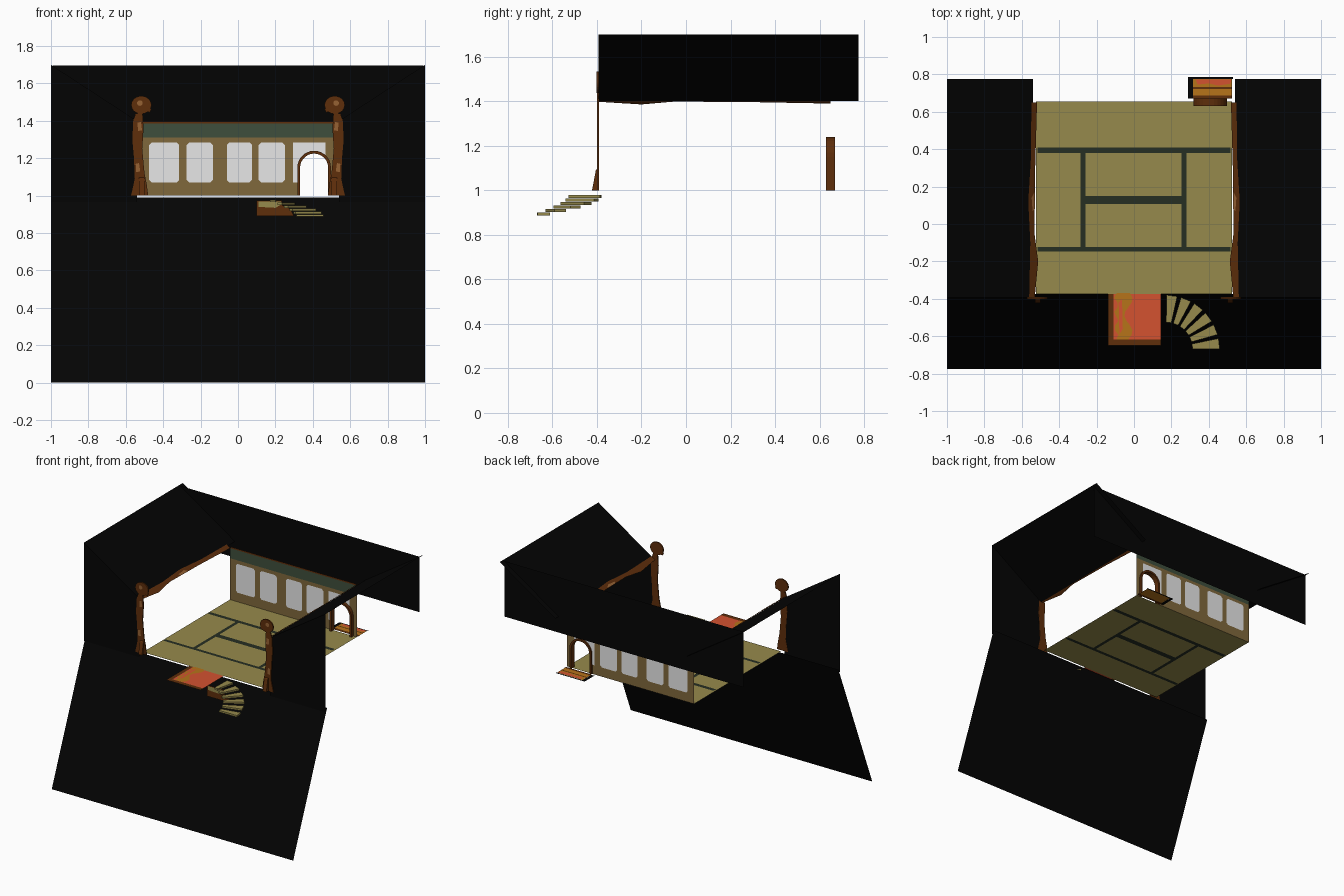
import bpy, bmesh, math
from mathutils import Vector

if "Cube" in bpy.data.objects:
    bpy.data.objects.remove(bpy.data.objects["Cube"])


def mat(name, r, g, b):
    m = bpy.data.materials.new(name)
    lin = [(c / 255 / 12.92) if c < 11 else ((c / 255 + 0.055) / 1.055) ** 2.4 for c in (r, g, b)]
    m.diffuse_color = (*lin, 1)
    m.use_nodes = True
    m.node_tree.nodes["Principled BSDF"].inputs["Base Color"].default_value = m.diffuse_color
    return m


BLACK = mat("black", 4, 4, 4)
TAN = mat("floor_tan", 150, 138, 76)
LINE = mat("dark_green", 38, 46, 34)
WALL = mat("wall_brown", 128, 104, 60)
WHITE = mat("window_white", 238, 238, 238)
GREEN = mat("band_green", 62, 78, 60)
WOOD = mat("wood", 94, 46, 11)
LIGHT = mat("light_wood", 150, 98, 52)
GOLD = mat("gold", 182, 116, 26)
RED = mat("red", 212, 82, 48)


def sheet(name, pts, material, facing, depth=0.0):
    """Flat polygon turned toward facing; a depth extrudes it backwards."""
    bm = bmesh.new()
    f = bm.faces.new([bm.verts.new(p) for p in pts])
    f.normal_update()
    if f.normal.dot(Vector(facing)) < 0:
        f.normal_flip()
    if depth:
        f.normal_update()
        back = -f.normal * depth
        ext = bmesh.ops.extrude_face_region(bm, geom=[f], use_keep_orig=True)
        bmesh.ops.translate(bm, vec=back, verts=[v for v in ext["geom"] if isinstance(v, bmesh.types.BMVert)])
        bmesh.ops.recalc_face_normals(bm, faces=bm.faces)
    me = bpy.data.meshes.new(name)
    bm.to_mesh(me)
    bm.free()
    me.materials.append(material)
    ob = bpy.data.objects.new(name, me)
    bpy.context.collection.objects.link(ob)
    return ob


def flat(name, x0, x1, y0, y1, z, material, up=1):
    return sheet(name, [(x0, y0, z), (x1, y0, z), (x1, y1, z), (x0, y1, z)], material, (0, 0, up))


def upright(name, pts, y, material, depth=0.0, front=-1):
    return sheet(name, [(x, y, z) for x, z in pts], material, (0, front, 0), depth)


def rect(x0, x1, z0, z1):
    return [(x0, z0), (x1, z0), (x1, z1), (x0, z1)]


def arc(cx, cz, r, a0, a1, n, rx=None):
    return [(cx + (rx or r) * math.cos(math.radians(a0 + (a1 - a0) * i / n)),
             cz + r * math.sin(math.radians(a0 + (a1 - a0) * i / n))) for i in range(n + 1)]


# Black masking: sloping apron, side wings, flared upper sides, back header
sheet("front_apron", [(-1, -0.775, 0), (1, -0.775, 0), (1, -0.375, 0.99), (-1, -0.375, 0.99)],
      BLACK, (0, -1, 0.4))
for s, side in ((-1, "left"), (1, "right")):
    upright(side + "_wing", [(s, 0.965), (s, 1.7), (s * 0.54, 1.4), (s * 0.54, 0.965)], -0.393, BLACK)
    sheet(side + "_flare", [(s * 0.54, -0.393, 1.4), (s, -0.393, 1.7), (s, 0.775, 1.7), (s * 0.54, 0.775, 1.4)],
          BLACK, (-s, 0, 1))
upright("back_header", rect(-0.99, 0.99, 1.28, 1.695), 0.735, BLACK)

# Floor with dark inlay lines on both faces
flat("floor", -0.525, 0.525, -0.375, 0.655, 1.0, TAN)
inlays = [(-0.515, 0.515, 0.38, 0.41), (-0.515, 0.515, -0.148, -0.122), (-0.285, -0.26, -0.122, 0.38),
          (0.255, 0.28, -0.122, 0.38), (-0.26, 0.255, 0.108, 0.15)]
for i, r in enumerate(inlays):
    flat(f"floor_inlay_{i + 1}", *r, 1.002, LINE)
    flat(f"floor_inlay_{i + 1}_underside", *r, 0.998, LINE, -1)

# Back wall with an arched doorway cut through it
WY = 0.655
door = arc(0.407, 1.15, 0.075, 180, 0, 14)
upright("back_wall", [(-0.525, 1.0), (0.332, 1.0)] + door +
        [(0.482, 1.0), (0.525, 1.0), (0.525, 1.31), (-0.525, 1.31)], WY, WALL)
upright("wall_green_band", rect(-0.525, 0.525, 1.31, 1.385), WY, GREEN)
upright("wall_top_trim", rect(-0.52, 0.52, 1.385, 1.397), WY, WOOD)


# Windows with chamfered corners, on both faces of the wall
def pane(name, pts):
    upright(name, pts, WY - 0.003, WHITE)
    upright(name + "_rear", pts, WY + 0.003, WHITE, front=1)


def window(name, x0, x1, z0=1.07, z1=1.285, c=0.014):
    pane(name, [(x0 + c, z0), (x1 - c, z0), (x1, z0 + c), (x1, z1 - c), (x1 - c, z1),
                (x0 + c, z1), (x0, z1 - c), (x0, z0 + c)])


for i, (a, b) in enumerate([(-0.475, -0.315), (-0.275, -0.135), (-0.06, 0.075), (0.11, 0.25)]):
    window(f"window_{i + 1}", a, b)
pane("window_5", [(0.295, 1.285), (0.295, 1.07), (0.32, 1.07)] +
     arc(0.407, 1.15, 0.087, 180, 45, 10) + [(0.468, 1.285)])

# Arched door frame
upright("door_frame", [(0.317, 1.0)] + arc(0.407, 1.15, 0.09, 180, 0, 14) + [(0.497, 1.0), (0.482, 1.0)] +
        door[::-1] + [(0.332, 1.0)], 0.63, WOOD, 0.04)

# Small landing behind the door
flat("landing_black_side", 0.29, 0.315, 0.67, 0.785, 0.999, BLACK)
flat("landing_black_rear", 0.315, 0.53, 0.775, 0.785, 0.999, BLACK)
flat("landing_gold", 0.315, 0.525, 0.67, 0.775, 1.0, GOLD)
flat("landing_wood_strip", 0.315, 0.525, 0.67, 0.688, 1.002, WOOD)
flat("landing_wood_strip_underside", 0.315, 0.525, 0.67, 0.688, 0.998, WOOD, -1)
flat("landing_wood_line", 0.315, 0.525, 0.722, 0.732, 1.002, WOOD)
sheet("landing_red", [(0.33, 0.772, 1.002), (0.52, 0.772, 1.002), (0.515, 0.75, 1.002), (0.45, 0.74, 1.002),
                      (0.4, 0.752, 1.002), (0.34, 0.745, 1.002)], RED, (0, 0, 1))

# Carved posts with curled heads, and beams along the foot of each flare
post = [(0.572, 1.0), (0.565, 1.03), (0.552, 1.09), (0.556, 1.2), (0.565, 1.3), (0.56, 1.4), (0.548, 1.44),
        (0.51, 1.44), (0.505, 1.36), (0.512, 1.25), (0.5, 1.12), (0.488, 1.06), (0.48, 1.0)]
for s, side in ((-1, "left"), (1, "right")):
    def m(pts, s=s):
        return [(s * x, z) for x, z in pts]
    upright(side + "_post", m(post), -0.399, WOOD, 0.008)
    upright(side + "_post_head", m(arc(0.517, 1.485, 0.048, 0, 348, 24, 0.054)), -0.401, WOOD, 0.01)
    upright(side + "_post_scroll", m([(0.475, 1.48), (0.463, 1.46), (0.472, 1.445), (0.52, 1.46)]),
            -0.4, WOOD, 0.008)
    upright(side + "_head_highlight", m(arc(0.525, 1.495, 0.015, 0, 330, 11)), -0.403, LIGHT)
    for i, (x, z) in enumerate(((0.535, 1.15), (0.525, 1.37))):
        upright(f"{side}_post_patch_{i + 1}", m([(x - 0.012, z - 0.02), (x + 0.01, z - 0.025),
                (x + 0.012, z + 0.02), (x - 0.006, z + 0.025)]), -0.401, LIGHT)
    sheet(side + "_post_foot", [(s * 0.53, -0.422, 1.0), (s * 0.53, -0.396, 1.0), (s * 0.53, -0.396, 1.1),
                                (s * 0.53, -0.405, 1.09)], WOOD, (s, 0, 0), 0.03)

    def on_flare(x, y, lift=0.003, s=s):
        return (s * (x - lift * 0.55), y, 1.4 + (x - 0.54) * 0.652 + lift * 0.84)
    beam = [(0.532, -0.39), (0.514, -0.2), (0.534, -0.05), (0.53, 0.3), (0.52, 0.65),
            (0.55, 0.65), (0.553, 0.35), (0.567, 0.12), (0.556, -0.1), (0.562, -0.39)]
    sheet(side + "_beam", [on_flare(x, y) for x, y in beam], WOOD, (-s, 0, 1))
    sheet(side + "_beam_patch", [on_flare(x, y, 0.005) for x, y in
          ((0.532, 0.08), (0.545, 0.07), (0.55, 0.14), (0.535, 0.17))], LIGHT, (-s, 0, 1))

# Front rug platform
flat("rug_border_left", -0.14, -0.11, -0.65, -0.37, 1.0, WOOD)
flat("rug_border_front", -0.11, 0.145, -0.65, -0.617, 1.0, WOOD)
flat("rug_red", -0.11, 0.145, -0.617, -0.37, 1.0, RED)
wave = [(-0.095 + 0.012 * math.sin(i * 1.9), -0.617 + i * 0.0247) for i in range(11)]
wave2 = [(-0.03 + 0.022 * math.sin(i * 0.9), -0.617 + i * 0.0247) for i in range(11)]
sheet("rug_gold", [(x, y, 1.002) for x, y in wave + wave2[::-1]], GOLD, (0, 0, 1))
sheet("rug_red_streak", [(-0.078, -0.59, 1.004), (-0.06, -0.56, 1.004), (-0.064, -0.4, 1.004),
                         (-0.082, -0.42, 1.004)], RED, (0, 0, 1))

# Curved flight of steps, falling as it turns
N = 6
for i in range(N):
    a = math.radians(83 - i * 15.4)
    w = math.radians(5.6)
    pts = [(0.168 + r * math.cos(t), -0.67 + r * math.sin(t), 0.978 - i * 0.0155)
           for r, t in ((0.145, a - w), (0.29, a - w), (0.29, a + w), (0.145, a + w))]
    sheet(f"step_{i + 1}", pts, TAN, (0, 0, 1), 0.013)
upright("step_side_panel", [(0.1, 0.89), (0.3, 0.89), (0.28, 0.93), (0.235, 0.95), (0.235, 0.975), (0.1, 0.975)],
        -0.51, WOOD)
upright("step_side_patch", [(0.11, 0.94), (0.2, 0.935), (0.235, 0.955), (0.23, 0.97), (0.11, 0.968)],
        -0.513, TAN)
